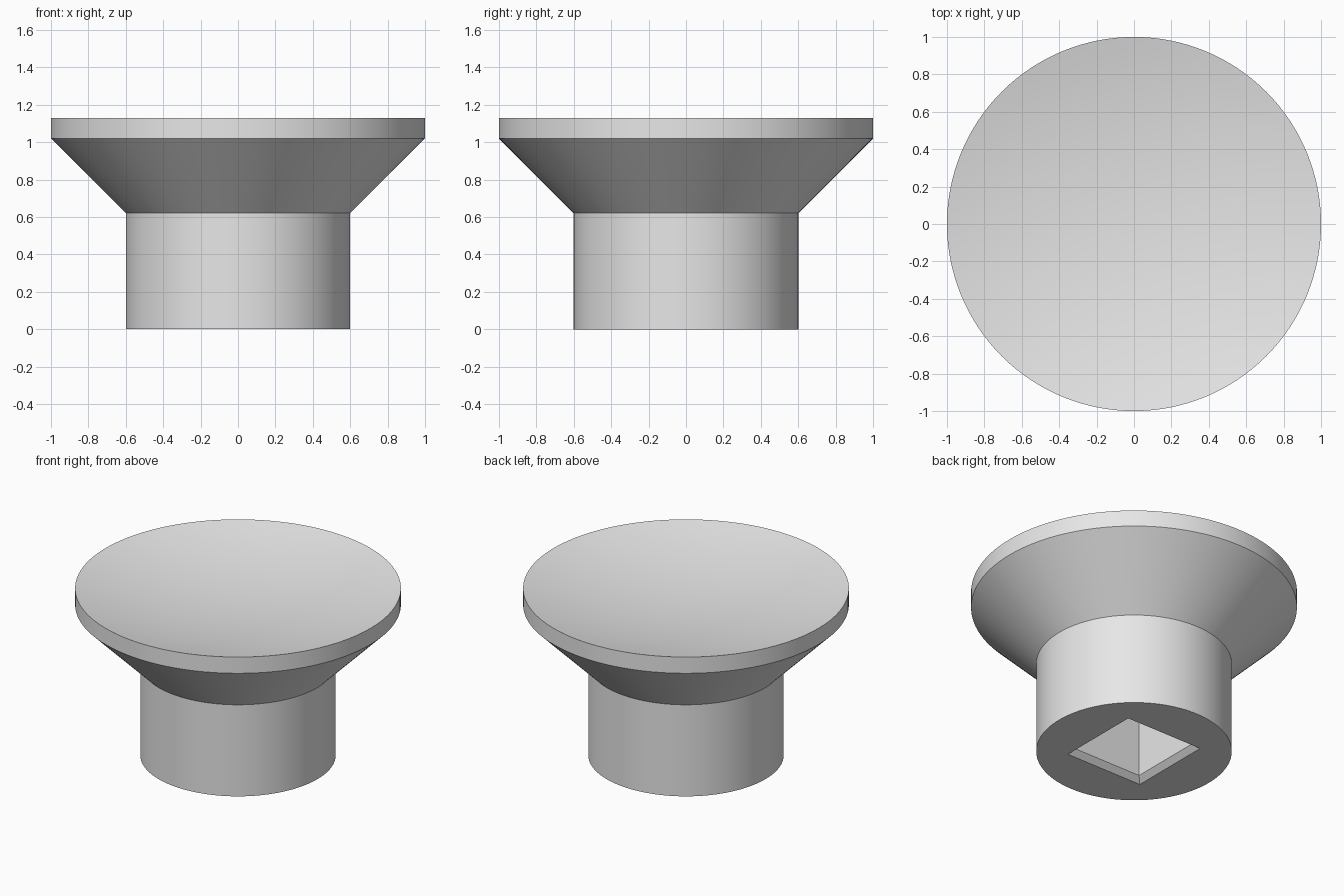
import bpy, bmesh, math

if "Cube" in bpy.data.objects:
    bpy.data.objects.remove(bpy.data.objects["Cube"])

SEG = 128
R_TOP, R_STEM = 1.0, 0.6
H_STEM, H_CONE, H_RIM = 0.62, 1.02, 1.13
DISH = 0.115                      # depth of the concave top

grey = bpy.data.materials.new("plain grey")
grey.diffuse_color = (0.8, 0.8, 0.8, 1)
grey.use_nodes = True
grey.node_tree.nodes["Principled BSDF"].inputs["Base Color"].default_value = grey.diffuse_color


def ring(bm, radius, z, n, turn=0.0):
    return [bm.verts.new((radius * math.cos(turn + 2 * math.pi * i / n),
                          radius * math.sin(turn + 2 * math.pi * i / n), z))
            for i in range(n)]


def loft(name, profile, n, turn=0.0, tip=None):
    """Stack rings of (radius, z), cap the bottom, close the top with a tip or a cap."""
    bm = bmesh.new()
    rings = [ring(bm, r, z, n, turn) for r, z in profile]
    for a, b in zip(rings, rings[1:]):
        for i in range(n):
            j = (i + 1) % n
            bm.faces.new((a[i], a[j], b[j], b[i]))
    bm.faces.new(rings[0][::-1])
    if tip is None:
        bm.faces.new(rings[-1])
    else:
        t = bm.verts.new((0, 0, tip))
        for i in range(n):
            bm.faces.new((rings[-1][i], rings[-1][(i + 1) % n], t))
    bmesh.ops.recalc_face_normals(bm, faces=bm.faces)
    mesh = bpy.data.meshes.new(name)
    bm.to_mesh(mesh)
    bm.free()
    mesh.materials.append(grey)
    obj = bpy.data.objects.new(name, mesh)
    bpy.context.collection.objects.link(obj)
    return obj


# Knob: stem, flared cone, rim and spherical dish on top
sphere = (R_TOP ** 2 + DISH ** 2) / (2 * DISH)
profile = [(R_STEM, 0), (R_STEM, H_STEM), (R_TOP, H_CONE), (R_TOP, H_RIM)]
for k in range(11, 0, -1):
    r = R_TOP * k / 12
    profile.append((r, H_RIM - DISH + sphere - math.sqrt(sphere ** 2 - r ** 2)))
knob = loft("knob", profile, SEG, tip=H_RIM - DISH)

# Square socket in the underside, with a chamfered mouth
half, chamfer, depth = 0.288, 0.035, 0.5
q = math.sqrt(2)
cutter = loft("socket_cutter",
              [((half + 0.05) * q, -0.05), ((half - chamfer) * q, chamfer),
               ((half - chamfer) * q, depth)], 4, math.pi / 4)
cutter.hide_render = True

cut = knob.modifiers.new("socket", 'BOOLEAN')
cut.operation = 'DIFFERENCE'
cut.solver = 'EXACT'
cut.object = cutter
bpy.context.view_layer.objects.active = knob
knob.select_set(True)
bpy.ops.object.modifier_apply(modifier=cut.name)
bpy.data.objects.remove(cutter, do_unlink=True)

# Smooth round walls, sharp edges kept
bpy.ops.object.shade_smooth_by_angle(angle=math.radians(30))
